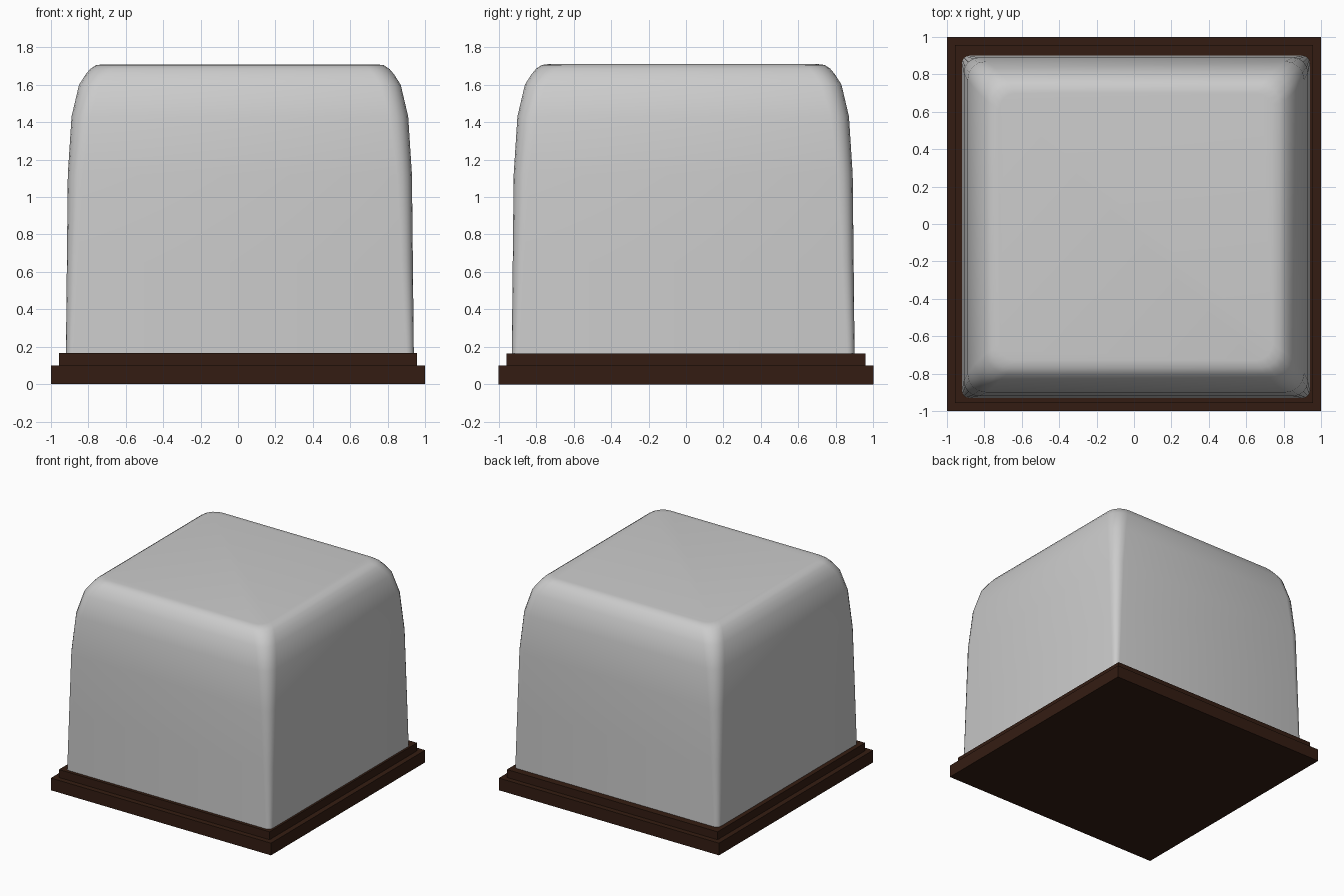
import bpy, bmesh, math

if "Cube" in bpy.data.objects:
    bpy.data.objects.remove(bpy.data.objects["Cube"])

wood = bpy.data.materials.new("dark_wood")
wood.diffuse_color = (0.034, 0.012, 0.006, 1)
wood.use_nodes = True
wood.node_tree.nodes["Principled BSDF"].inputs["Base Color"].default_value = wood.diffuse_color


def slab(name, half, z0, z1):
    bpy.ops.mesh.primitive_cube_add(size=1, location=(0, 0, (z0 + z1) / 2))
    ob = bpy.context.object
    ob.name = name
    ob.scale = (2 * half, 2 * half, z1 - z0)
    ob.data.materials.append(wood)


def rounded_ring(bm, hx, hy, r, z, cx, cy, seg=4):
    verts = []
    for q, (sx, sy) in enumerate([(1, 1), (-1, 1), (-1, -1), (1, -1)]):
        for i in range(seg + 1):
            a = math.pi / 2 * (q + i / seg)
            verts.append(bm.verts.new((cx + sx * (hx - r) + r * math.cos(a),
                                       cy + sy * (hy - r) + r * math.sin(a), z)))
    return verts


# Stepped plinth
slab("base_plinth", 1.0, 0, 0.1)
slab("base_step", 0.957, 0.1, 0.165)

# Softly tapered cover: (inset from widest outline, corner radius, height)
profile = [(0, 0.04, 0.165), (0.005, 0.06, 0.65), (0.01, 0.08, 1.12),
           (0.03, 0.10, 1.43), (0.07, 0.11, 1.6), (0.105, 0.11, 1.655),
           (0.13, 0.11, 1.685), (0.16, 0.10, 1.705), (0.20, 0.09, 1.71)]
bm = bmesh.new()
rings = [rounded_ring(bm, 0.93 - d, 0.915 - d, r, z, 0.01, -0.015)
         for d, r, z in profile]
for lo, hi in zip(rings, rings[1:]):
    n = len(lo)
    for i in range(n):
        j = (i + 1) % n
        bm.faces.new((lo[i], lo[j], hi[j], hi[i]))
bm.faces.new(rings[-1])
bm.faces.new(rings[0][::-1])
mesh = bpy.data.meshes.new("cover")
bm.to_mesh(mesh)
bm.free()
cover = bpy.data.objects.new("cover", mesh)
bpy.context.collection.objects.link(cover)
bpy.ops.object.select_all(action='DESELECT')
cover.select_set(True)
bpy.context.view_layer.objects.active = cover
bpy.ops.object.shade_smooth_by_angle(angle=math.radians(50))
